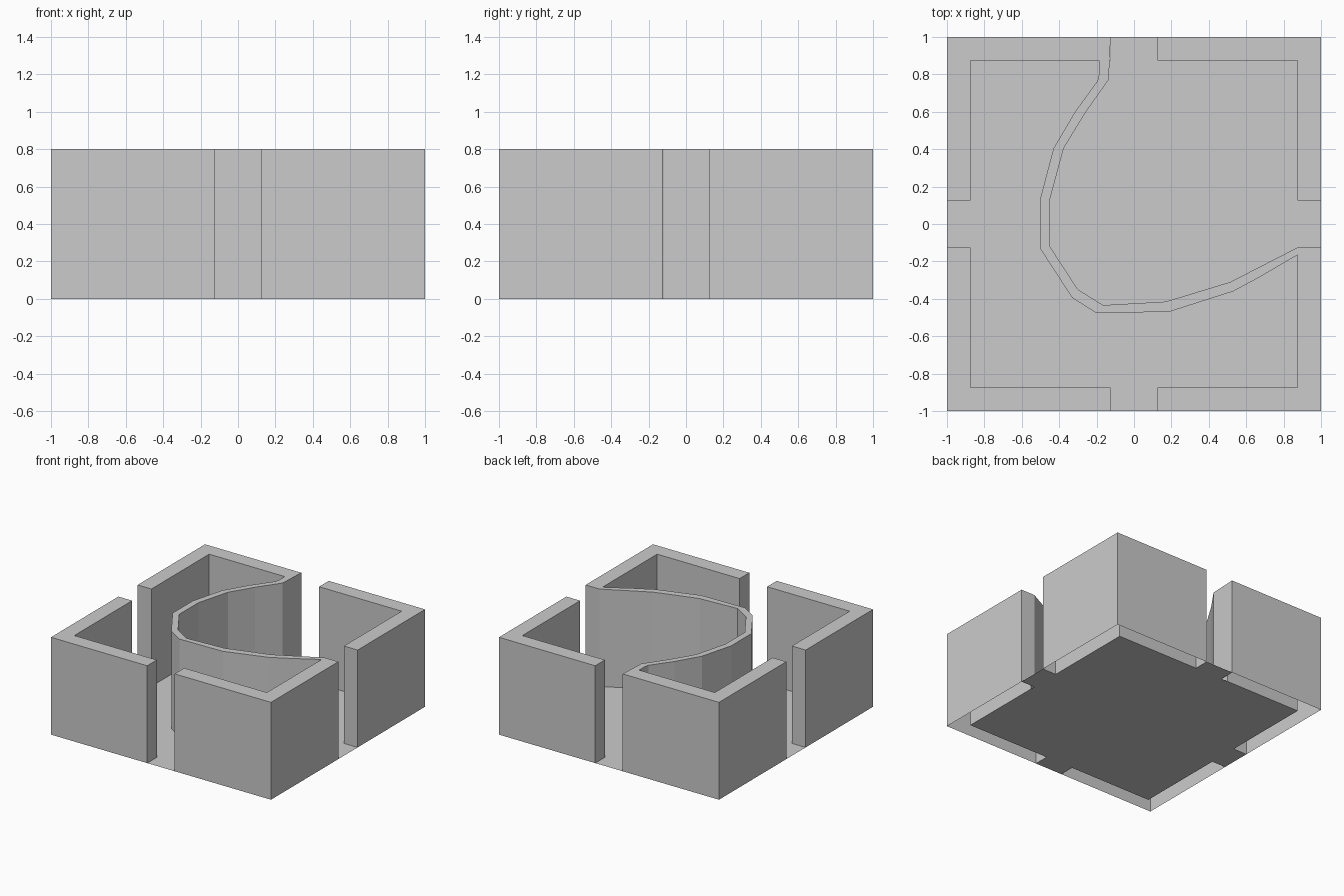
import bpy
import bmesh

if "Cube" in bpy.data.objects:
    bpy.data.objects.remove(bpy.data.objects["Cube"])

H = 0.8               # wall height
R, I, D = 1.0, 0.875, 0.125   # outer edge, inner edge, half doorway


def make_object(name, bm):
    mesh = bpy.data.meshes.new(name)
    bm.to_mesh(mesh)
    bm.free()
    obj = bpy.data.objects.new(name, mesh)
    bpy.context.collection.objects.link(obj)
    return obj


def open_wall(name, outline):
    """Sides and top from a counter-clockwise outline, open underneath."""
    bm = bmesh.new()
    low = [bm.verts.new((x, y, 0)) for x, y in outline]
    high = [bm.verts.new((x, y, H)) for x, y in outline]
    n = len(outline)
    for i in range(n):
        j = (i + 1) % n
        bm.faces.new((low[i], low[j], high[j], high[i]))
    bm.faces.new(high)
    return make_object(name, bm)


def turned(points):
    """Rotate points by half a turn."""
    return [(-x, -y) for x, y in points]


# Floor: inner square with a tongue running out through each doorway
quarter = [(R, -D), (R, D), (I, D), (I, I), (D, I)]
floor_outline = []
for _ in range(4):
    floor_outline += quarter
    quarter = [(-y, x) for x, y in quarter]
bm = bmesh.new()
bm.faces.new([bm.verts.new((x, y, 0)) for x, y in floor_outline])
make_object("floor", bm)

# Plain corner walls
corner = [(-R, -R), (-D, -R), (-D, -I), (-I, -I), (-I, -D), (-R, -D)]
open_wall("front_left_corner_wall", corner)
open_wall("back_right_corner_wall", turned(corner))

# Back left and front right corners joined by the thin curved wall
outer_curve = [(-0.187, 0.80), (-0.195, 0.765), (-0.315, 0.60), (-0.43, 0.405),
               (-0.503, 0.13), (-0.503, -0.13), (-0.33, -0.395), (-0.20, -0.477),
               (0.19, -0.469), (0.53, -0.36), (0.67, -0.285)]
inner_curve = [(0.515, -0.31), (0.17, -0.415), (-0.165, -0.434), (-0.30, -0.35),
               (-0.45, -0.12), (-0.45, 0.13), (-0.376, 0.405), (-0.26, 0.595),
               (-0.135, 0.772)]
back_left = [(-D, R), (-R, R), (-R, D), (-I, D), (-I, I), (-0.187, I)]
front_right = [(I, -0.165), (I, -I), (D, -I), (D, -R), (R, -R), (R, -D), (I, -D)]
open_wall("curved_wall_with_corners",
          back_left + outer_curve + front_right + inner_curve)
